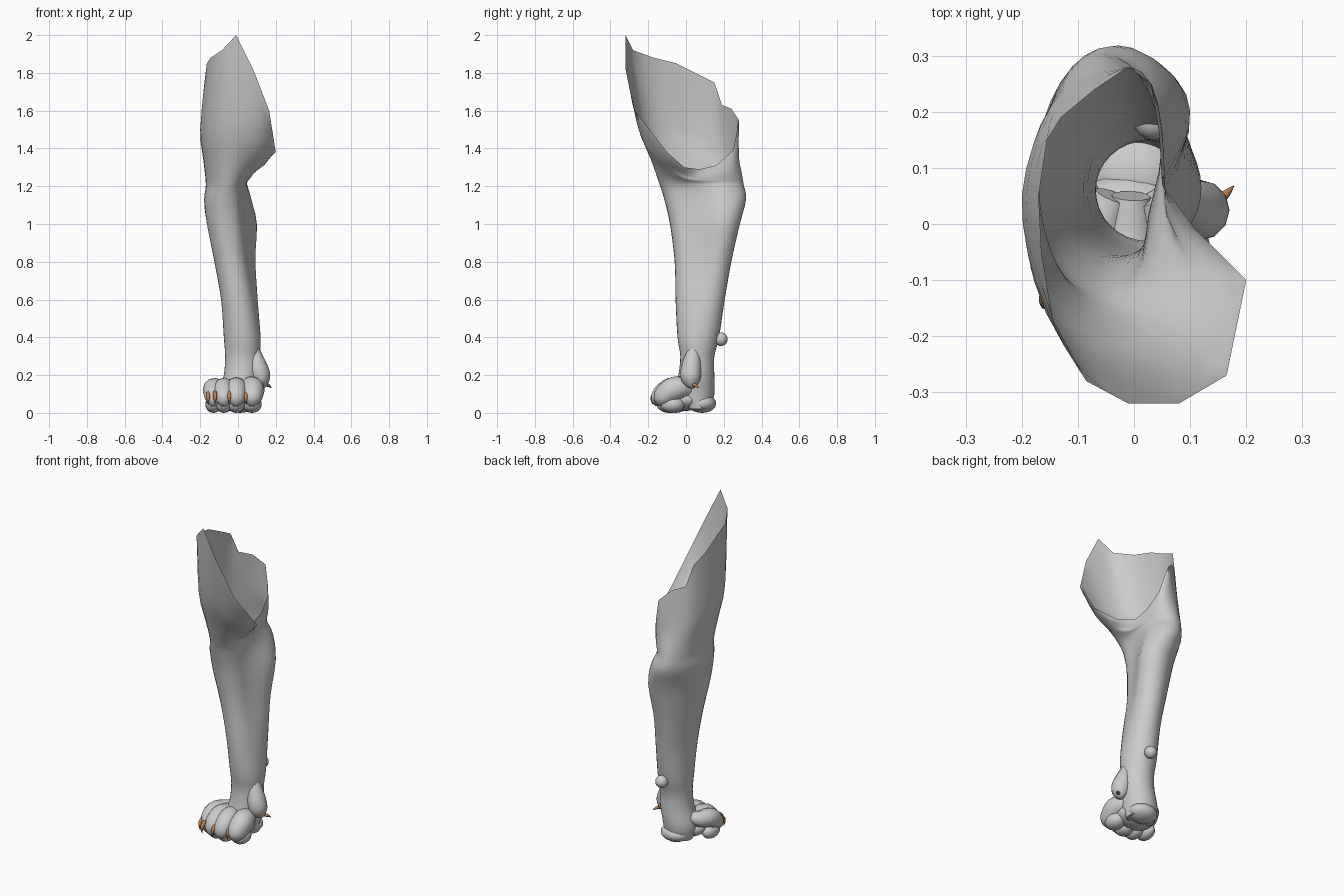
import bpy, bmesh, math
from mathutils import Vector

if "Cube" in bpy.data.objects:
    bpy.data.objects.remove(bpy.data.objects["Cube"])


def spline(pts, steps, closed=False):
    """Catmull-Rom resampling of a list of vectors."""
    n, out = len(pts), []
    get = (lambda i: pts[i % n]) if closed else (lambda i: pts[max(0, min(n - 1, i))])
    for i in range(n if closed else n - 1):
        a, b, c, d = (get(i + k) for k in (-1, 0, 1, 2))
        for s in range(steps):
            t = s / steps
            out.append(0.5 * (2 * b + (c - a) * t + (2 * a - 5 * b + 4 * c - d) * t * t
                              + (3 * b - a - 3 * c + d) * t ** 3))
    if not closed:
        out.append(pts[-1].copy())
    return out


def loft(name, rings, cap_start=True, cap_end=True, mat=None, angle=60):
    bm = bmesh.new()
    rows = [[bm.verts.new(p) for p in r] for r in rings]
    n = len(rows[0])
    for a, b in zip(rows, rows[1:]):
        for i in range(n):
            j = (i + 1) % n
            bm.faces.new((a[i], a[j], b[j], b[i]))
    if cap_start:
        bm.faces.new(rows[0][::-1])
    if cap_end:
        bm.faces.new(rows[-1])
    if cap_start and cap_end:
        bmesh.ops.recalc_face_normals(bm, faces=bm.faces[:])
    me = bpy.data.meshes.new(name)
    bm.to_mesh(me)
    bm.free()
    ob = bpy.data.objects.new(name, me)
    bpy.context.collection.objects.link(ob)
    if mat:
        me.materials.append(mat)
    smooth(ob, angle)
    return ob


def smooth(ob, angle=60):
    bpy.ops.object.select_all(action='DESELECT')
    ob.select_set(True)
    bpy.context.view_layer.objects.active = ob
    bpy.ops.object.shade_smooth_by_angle(angle=math.radians(angle))


def tube(name, path, sides=12, steps=3, mat=None):
    """Round tube through (x, y, z, radius) points."""
    pts = spline([Vector(p) for p in path], steps)
    rings = []
    for i, p in enumerate(pts):
        t = (pts[min(i + 1, len(pts) - 1)] - pts[max(i - 1, 0)]).to_3d().normalized()
        u = Vector((1, 0, 0))
        u = (u - t * u.dot(t)).normalized()
        v = t.cross(u)
        r = max(p[3], 0.001)
        rings.append([p.to_3d() + r * (math.cos(k * math.tau / sides) * u
                      + math.sin(k * math.tau / sides) * v) for k in range(sides)])
    return loft(name, rings, mat=mat)


def blob(name, centre, radii):
    bpy.ops.mesh.primitive_uv_sphere_add(segments=16, ring_count=10, radius=1, location=centre)
    ob = bpy.context.object
    ob.name = name
    ob.scale = radii
    smooth(ob)


claw_mat = bpy.data.materials.new("claw_brown")
claw_mat.diffuse_color = (0.5, 0.22, 0.08, 1)
claw_mat.use_nodes = True
claw_mat.node_tree.nodes["Principled BSDF"].inputs["Base Color"].default_value = claw_mat.diffuse_color

# Leg: oval sections (z, x min, x max, y min, y max, slant, groove on the inner side)
sections = [
    (0.02, -0.08, 0.09, 0.00, 0.13, 0, 0), (0.10, -0.10, 0.10, -0.06, 0.15, 0, 0),
    (0.20, -0.075, 0.115, -0.04, 0.15, 0, 0), (0.30, -0.068, 0.115, -0.03, 0.15, 0, 0),
    (0.40, -0.075, 0.12, -0.045, 0.175, 0, 0), (0.60, -0.09, 0.11, -0.055, 0.205, 0.12, 0.01),
    (0.80, -0.125, 0.10, -0.06, 0.24, 0.22, 0.025), (1.00, -0.165, 0.11, -0.085, 0.285, 0.28, 0.045),
    (1.13, -0.18, 0.085, -0.115, 0.318, 0.15, 0.04), (1.21, -0.17, 0.062, -0.14, 0.305, 0.0, 0.02)]
COLS = 16
rows = []
for z, x0, x1, y0, y1, s, g in sections:
    ring = []
    for k in range(COLS):
        a = k * math.tau / COLS
        c, d = math.cos(a), math.sin(a)
        dip = g * {15: 1, 0: 0.9, 14: 0.4, 1: 0.25}.get(k, 0)
        ring.append(Vector(((x0 + x1) / 2 + (x1 - x0) / 2 * (c * math.sqrt(1 - s * s) + s * d) - dip,
                            (y0 + y1) / 2 + (y1 - y0) / 2 * d, z)))
    rows.append(ring)

# Open shoulder: middle row and ragged rim, counter-clockwise from +x
middle = [(0.065, 0.0, 1.255), (0.055, 0.08, 1.25), (0.05, 0.17, 1.26), (0.03, 0.25, 1.29),
          (-0.02, 0.28, 1.36), (-0.09, 0.255, 1.40), (-0.15, 0.20, 1.42), (-0.18, 0.14, 1.45),
          (-0.20, 0.05, 1.50), (-0.19, -0.05, 1.52), (-0.16, -0.15, 1.52), (-0.10, -0.22, 1.53),
          (-0.01, -0.26, 1.56), (0.07, -0.25, 1.50), (0.12, -0.19, 1.40), (0.12, -0.09, 1.31)]
rim = [(0.11, -0.01, 1.30), (0.05, 0.07, 1.29), (0.045, 0.16, 1.31), (0.03, 0.25, 1.39),
       (-0.01, 0.28, 1.55), (-0.07, 0.24, 1.61), (-0.13, 0.19, 1.63), (-0.155, 0.15, 1.75),
       (-0.17, 0.05, 1.80), (-0.165, -0.05, 1.85), (-0.145, -0.17, 1.88), (-0.085, -0.28, 1.92),
       (-0.01, -0.32, 2.0), (0.08, -0.32, 1.82), (0.165, -0.27, 1.60), (0.20, -0.10, 1.38)]
middle, rim = [Vector(p) for p in middle], [Vector(p) for p in rim]
rows += [[a.lerp(b, 0.42) for a, b in zip(rows[-1], middle)], middle, rim]
columns = [spline([r[k] for r in rows], 3) for k in range(COLS)]
rings = [spline([c[i] for c in columns], 2, closed=True) for i in range(len(columns[0]))]
for k in range(COLS):  # straight ragged segments along the rim
    rings[-1][2 * k + 1] = (rim[k] + rim[(k + 1) % COLS]) / 2
loft("leg", rings, cap_end=False)

# Toes with pads and claws: (x, front shift, width, claw x)
for i, (x, dy, w, cx) in enumerate([(-0.13, 0.03, 0.92, -0.158), (-0.075, 0.0, 0.95, -0.122),
                                    (-0.01, -0.005, 1.0, -0.046), (0.075, 0.012, 1.08, 0.042)]):
    tube(f"toe_{i + 1}", [
        (x * 0.5, 0.05, 0.15, 0.035 * w), (x * 0.8, -0.01 + dy, 0.135, 0.05 * w),
        (x, -0.07 + dy, 0.128, 0.06 * w), (x, -0.12 + dy, 0.095, 0.055 * w),
        (x, -0.14 + dy, 0.06, 0.042 * w), (x, -0.145 + dy, 0.035, 0.012)])
    blob(f"toe_pad_{i + 1}", (x, -0.085 + dy, 0.045), (0.047 * w, 0.065, 0.045))
    tube(f"claw_{i + 1}", [
        (cx, -0.145 + dy, 0.11, 0.010), (cx, -0.168 + dy, 0.092, 0.011),
        (cx, -0.175 + dy, 0.07, 0.007), (cx, -0.172 + dy, 0.045, 0.001)], 8, mat=claw_mat)

# Sole pads
blob("heel_pad", (0.01, 0.085, 0.05), (0.088, 0.075, 0.05))
blob("sole_pad", (-0.012, 0.0, 0.07), (0.115, 0.09, 0.06))

# Dewclaw on the inner ankle
tube("dew_toe", [(0.08, 0.045, 0.38, 0.015), (0.09, 0.035, 0.29, 0.045), (0.112, 0.025, 0.215, 0.055),
                 (0.122, 0.027, 0.17, 0.048), (0.13, 0.03, 0.14, 0.025), (0.132, 0.03, 0.13, 0.006)])
tube("dew_claw", [(0.135, 0.035, 0.15, 0.011), (0.16, 0.05, 0.146, 0.009),
                  (0.178, 0.068, 0.132, 0.001)], 8, mat=claw_mat)

# Wrist pad
blob("wrist_pad", (0.035, 0.185, 0.39), (0.036, 0.036, 0.036))
